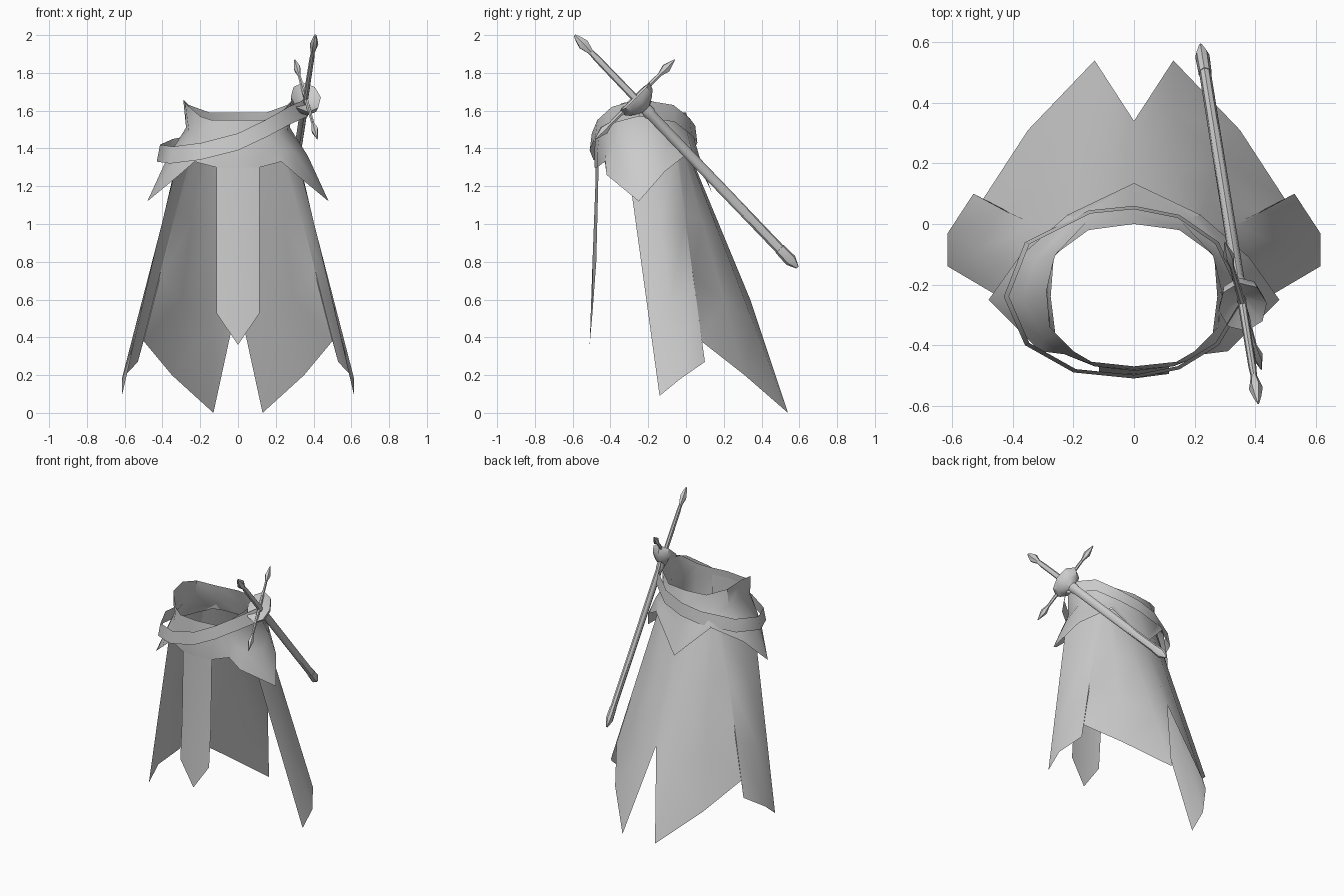
import bpy
import bmesh
import math
from mathutils import Vector

cube = bpy.data.objects.get("Cube")
if cube:
    bpy.data.objects.remove(cube)

grey = bpy.data.materials.new("plain grey")
grey.use_nodes = True
tone = (0.6, 0.6, 0.6, 1)
grey.diffuse_color = tone
grey.node_tree.nodes["Principled BSDF"].inputs["Base Color"].default_value = tone
AXIS = Vector((0, -0.22, 0))


def finish(name, bm, mirror=False, angle=40):
    mesh = bpy.data.meshes.new(name)
    bm.to_mesh(mesh)
    bm.free()
    mesh.materials.append(grey)
    obj = bpy.data.objects.new(name, mesh)
    bpy.context.collection.objects.link(obj)
    if mirror:
        mod = obj.modifiers.new("Mirror", "MIRROR")
        mod.merge_threshold = 0.0005
    bpy.ops.object.select_all(action="DESELECT")
    obj.select_set(True)
    bpy.context.view_layer.objects.active = obj
    bpy.ops.object.shade_smooth_by_angle(angle=math.radians(angle))
    return obj


def sheet(name, rows, mirror=True, closed=False, angle=40):
    """Cloth surface lofted through rows of points, facing outward."""
    bm = bmesh.new()
    grid = [[bm.verts.new(p) for p in row] for row in rows]
    for upper, lower in zip(grid, grid[1:]):
        count = len(upper)
        for i in range(count if closed else count - 1):
            j = (i + 1) % count
            bm.faces.new((upper[i], lower[i], lower[j], upper[j]))
    bm.normal_update()
    facing = 0
    for f in bm.faces:
        out = f.calc_center_median() - AXIS
        out.z = 0
        facing += f.normal.dot(out) * f.calc_area()
    if facing < 0:
        bmesh.ops.reverse_faces(bm, faces=bm.faces)
    return finish(name, bm, mirror, angle)


def blend(top, bottom, steps):
    """Evenly spaced rows between a top and a bottom edge."""
    return [[Vector(a).lerp(Vector(b), s / steps) for a, b in zip(top, bottom)]
            for s in range(steps + 1)]


def lathe(name, start, end, profile, sides=8, flat=0.72):
    """Revolve (fraction, radius) pairs around a line, flattened sideways."""
    start, end = Vector(start), Vector(end)
    turn = (end - start).to_track_quat("Z", "Y")
    bm = bmesh.new()
    rings = []
    for t, r in profile:
        centre = start.lerp(end, t)
        rings.append([bm.verts.new(centre + turn @ Vector((
            flat * r * math.cos(math.tau * k / sides), r * math.sin(math.tau * k / sides), 0)))
            for k in range(sides)])
    for a, b in zip(rings, rings[1:]):
        for k in range(sides):
            j = (k + 1) % sides
            bm.faces.new((a[k], a[j], b[j], b[k]))
    bm.faces.new(rings[0][::-1])
    bm.faces.new(rings[-1])
    return finish(name, bm)


# Long skirt: back panels with a centre notch, stepping into the side panels
sheet("skirt_panels", blend(
    [(0, 0, 1.42), (0.13, -0.005, 1.42), (0.19, -0.025, 1.42), (0.235, -0.045, 1.4),
     (0.245, -0.055, 1.4), (0.3, -0.19, 1.4), (0.31, -0.32, 1.4)],
    [(0, 0.34, 0.6), (0.13, 0.54, 0), (0.35, 0.31, 0.2), (0.5, 0.08, 0.38),
     (0.53, 0.1, 0.27), (0.615, -0.03, 0.18), (0.615, -0.14, 0.09)], 3))

# Pointed front tab
sheet("front_tab", [
    [(0, -0.475, 1.5), (0.115, -0.46, 1.5)],
    [(0, -0.48, 1.2), (0.115, -0.465, 1.2)],
    [(0, -0.495, 0.8), (0.115, -0.475, 0.8)],
    [(0, -0.51, 0.36), (0.115, -0.495, 0.53)]])

# Fitted waist yoke with hip flaps and a back point
sheet("waist_yoke", [
    [(0, -0.47, 1.55), (0.14, -0.455, 1.55), (0.2, -0.42, 1.57), (0.28, -0.34, 1.64),
     (0.29, -0.22, 1.66), (0.26, -0.1, 1.63), (0.15, -0.02, 1.59), (0, 0, 1.59)],
    [(0, -0.48, 1.46), (0.15, -0.46, 1.46), (0.22, -0.42, 1.47), (0.26, -0.36, 1.49),
     (0.275, -0.24, 1.51), (0.265, -0.11, 1.5), (0.16, 0.005, 1.49), (0, 0.035, 1.48)],
    [(0, -0.485, 1.38), (0.13, -0.47, 1.38), (0.23, -0.43, 1.38), (0.3, -0.38, 1.38),
     (0.37, -0.25, 1.36), (0.32, -0.11, 1.41), (0.19, 0.02, 1.43), (0, 0.07, 1.36)],
    [(0, -0.485, 1.3), (0.115, -0.47, 1.3), (0.23, -0.43, 1.33), (0.31, -0.42, 1.26),
     (0.48, -0.25, 1.12), (0.38, -0.11, 1.28), (0.22, 0.03, 1.39), (0, 0.135, 1.17)]])

# Slanted belt hanging loose at the right hip, leaning inward at the top
loop = [(0, -0.51, 1.39), (0.15, -0.48, 1.46), (0.28, -0.4, 1.53), (0.37, -0.25, 1.57),
        (0.28, -0.06, 1.54), (0.15, 0.03, 1.47), (0, 0.06, 1.43), (-0.15, 0.045, 1.4),
        (-0.36, -0.06, 1.36), (-0.43, -0.24, 1.33), (-0.36, -0.4, 1.32), (-0.2, -0.49, 1.34)]
sheet("belt", [[Vector(p).lerp(AXIS + Vector((0, 0, p[2])), 0.04) + Vector((0, 0, 0.09))
                for p in loop], loop], mirror=False, closed=True, angle=50)

# Sword: pommel, grip, bowl guard and scabbard along one line
pommel, tip = (0.41, -0.59, 2), (0.22, 0.59, 0.77)
lathe("pommel", pommel, tip, [(0, 0.006), (0.015, 0.018), (0.04, 0.032), (0.08, 0.012)], 6)
lathe("grip", pommel, tip, [(0.07, 0.014), (0.1, 0.018), (0.3, 0.02)])
lathe("bowl_guard", pommel, tip,
      [(0.29, 0.025), (0.268, 0.112), (0.29, 0.1), (0.305, 0.07), (0.32, 0.03)])
lathe("scabbard", pommel, tip, [(0.3, 0.033), (0.34, 0.033), (0.345, 0.028), (0.93, 0.027)])
lathe("scabbard_cap", pommel, tip, [(0.92, 0.03), (0.97, 0.033), (1, 0.008)])

# Cross guard with spear-shaped ends
lathe("cross_guard", (0.3, -0.06, 1.87), (0.42, -0.48, 1.45),
      [(0, 0.003), (0.11, 0.026), (0.19, 0.011), (0.5, 0.016),
       (0.81, 0.011), (0.89, 0.026), (1, 0.003)], 6)
